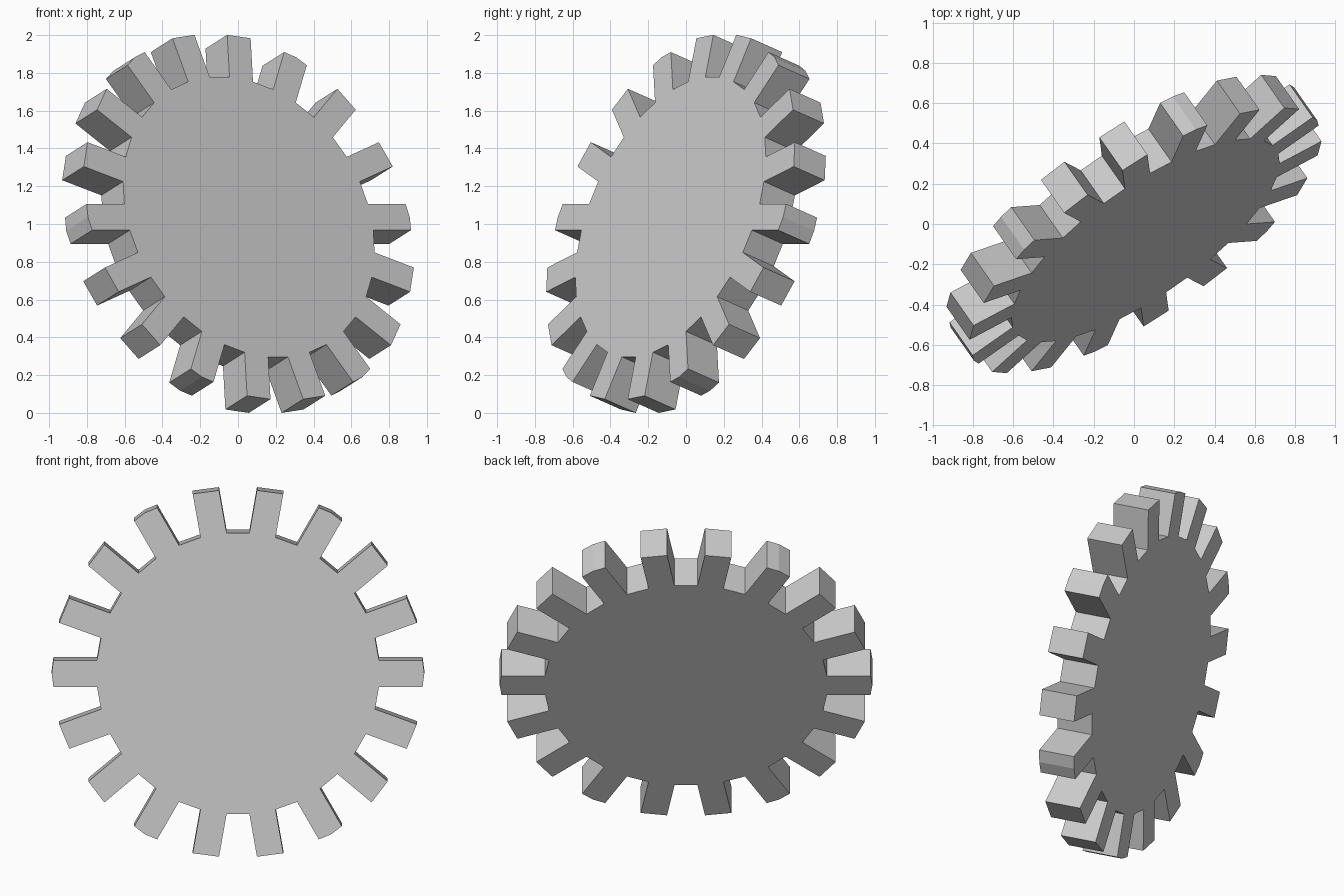
import bpy, bmesh
from math import cos, sin, radians, pi, floor, atan2
from mathutils import Matrix, Vector

cube = bpy.data.objects.get("Cube")
if cube:
    bpy.data.objects.remove(cube, do_unlink=True)

TEETH, SIDES = 18, 24
OUTER, ROOT, HALF_TOOTH, THICK = 1.04, 0.787, 0.074, 0.213
AZIMUTH, TILT = radians(35), radians(20)
STEP = 2 * pi / SIDES


def tip_corner(angle, side):
    """Where a straight tooth flank meets the many-sided outer rim."""
    along = Vector((cos(angle), sin(angle)))
    across = Vector((-sin(angle), cos(angle))) * side
    guess = along * OUTER + across
    middle = (floor(atan2(guess.y, guess.x) / STEP) + 0.5) * STEP
    normal = Vector((cos(middle), sin(middle)))
    reach = (OUTER * cos(STEP / 2) - across.dot(normal)) / along.dot(normal)
    return along * reach + across


def gear_profile():
    points = []
    for i in range(TEETH):
        angle = i * 2 * pi / TEETH
        along = Vector((cos(angle), sin(angle)))
        across = Vector((-along.y, along.x)) * HALF_TOOTH
        points += [along * ROOT - across, tip_corner(angle, -HALF_TOOTH)]
        if i % 3 == 0:                      # a rim corner falls on this tooth
            points.append(along * OUTER)
        points += [tip_corner(angle, HALF_TOOTH), along * ROOT + across]
    return points


# Gear plate: extruded toothed outline
bm = bmesh.new()
outline = [bm.verts.new((p.x, p.y, -THICK / 2)) for p in gear_profile()]
base = bm.faces.new(outline)
top = bmesh.ops.extrude_face_region(bm, geom=[base], use_keep_orig=True)
moved = [v for v in top["geom"] if isinstance(v, bmesh.types.BMVert)]
bmesh.ops.translate(bm, verts=moved, vec=(0, 0, THICK))
bmesh.ops.recalc_face_normals(bm, faces=bm.faces)

# Lean the gear back and turn it, raised to rest on the ground
across = Vector((cos(AZIMUTH), sin(AZIMUTH), 0))
facing = Vector((cos(TILT) * sin(AZIMUTH), -cos(TILT) * cos(AZIMUTH), sin(TILT)))
up = facing.cross(across)
bm.transform(Matrix((across, up, facing)).transposed().to_4x4())
lowest = min(v.co.z for v in bm.verts)
bmesh.ops.translate(bm, verts=bm.verts, vec=(0, 0, -lowest))

mesh = bpy.data.meshes.new("gear_wheel")
bm.to_mesh(mesh)
bm.free()
gear = bpy.data.objects.new("gear_wheel", mesh)
bpy.context.collection.objects.link(gear)

# Plain grey metal
grey = bpy.data.materials.new("plain_grey")
grey.use_nodes = True
colour = (0.6, 0.6, 0.6, 1)
grey.diffuse_color = colour
grey.node_tree.nodes["Principled BSDF"].inputs["Base Color"].default_value = colour
mesh.materials.append(grey)
